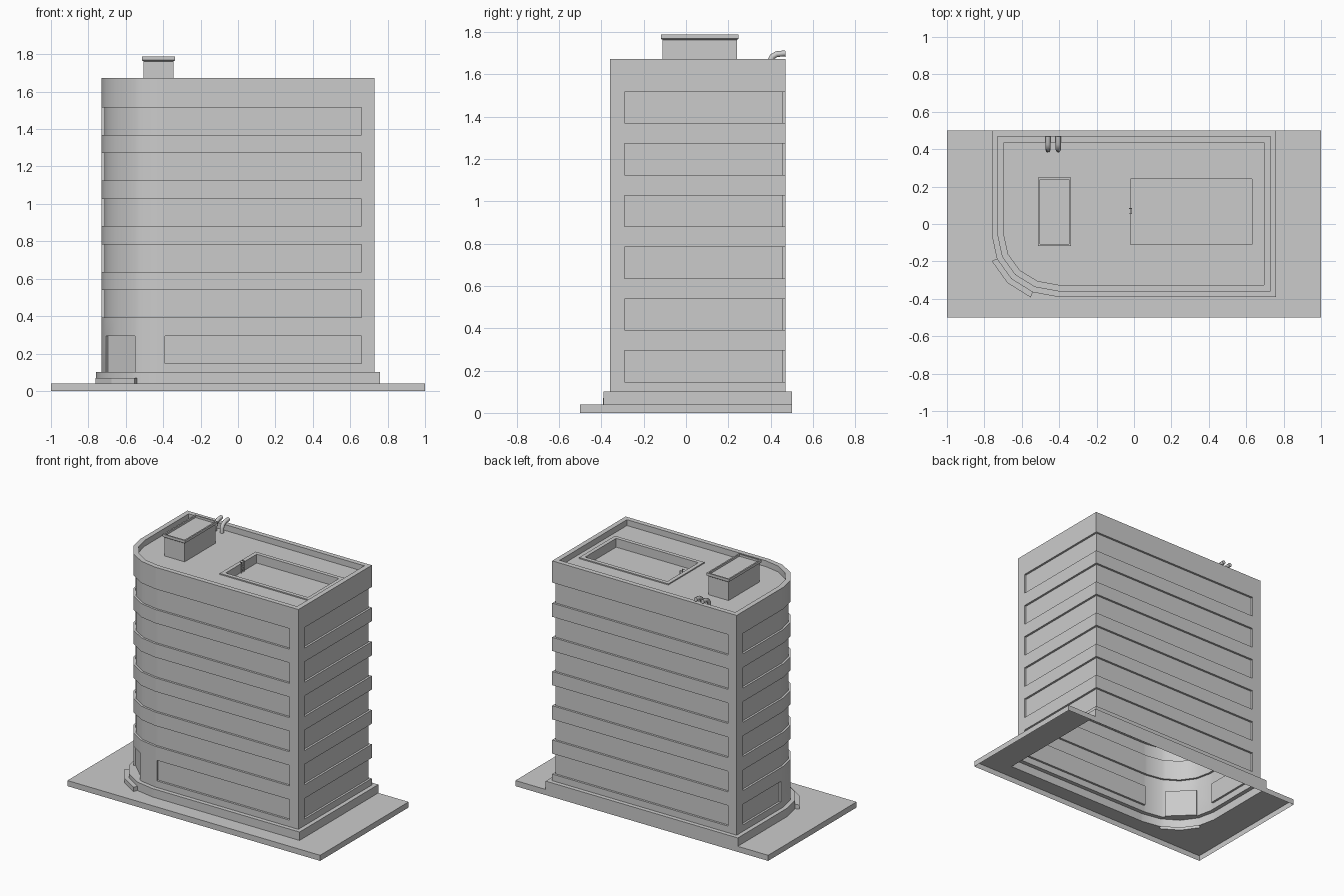
import bpy, bmesh, math

if "Cube" in bpy.data.objects:
    bpy.data.objects.remove(bpy.data.objects["Cube"])

ROOF, TOP, BASE, SLAB = 1.63, 1.672, 0.10, 0.04


def make(name, faces=(), fills=(), smooth=True):
    """Mesh from a list of polygons; fills are (outer, hole) loop pairs."""
    bm = bmesh.new()
    for f in faces:
        bm.faces.new([bm.verts.new(p) for p in f])
    for loops in fills:
        edges = []
        for lp in loops:
            vs = [bm.verts.new(p) for p in lp]
            edges += [bm.edges.new((vs[i - 1], vs[i])) for i in range(len(vs))]
        bmesh.ops.triangle_fill(bm, use_beauty=True, edges=edges)
    bmesh.ops.remove_doubles(bm, verts=bm.verts, dist=1e-4)
    bmesh.ops.recalc_face_normals(bm, faces=bm.faces)
    me = bpy.data.meshes.new(name)
    bm.to_mesh(me)
    bm.free()
    ob = bpy.data.objects.new(name, me)
    bpy.context.collection.objects.link(ob)
    if smooth:
        bpy.ops.object.select_all(action='DESELECT')
        bpy.context.view_layer.objects.active = ob
        ob.select_set(True)
        bpy.ops.object.shade_smooth_by_angle(angle=math.radians(30))
    return ob


def at(loop, z):
    return [(x, y, z) for x, y in loop]


def skin(rings, closed=True):
    """Quads between successive rings."""
    out = []
    for a, b in zip(rings, rings[1:]):
        n = len(a)
        out += [(a[i], a[(i + 1) % n], b[(i + 1) % n], b[i])
                for i in range(n if closed else n - 1)]
    return out


def rect(cx, cy, hx, hy):
    return [(cx - hx, cy - hy), (cx + hx, cy - hy), (cx + hx, cy + hy), (cx - hx, cy + hy)]


def plan(o):
    """Building outline offset outwards by o, split at window and door ends."""
    L, R, F, B = -.73 - o, .73 + o, -.36 - o, .47 + o
    arc = [(-.405 - (.325 + o) * math.cos(t), -.06 - (.30 + o) * math.sin(t))
           for t in (math.radians(22.5 * k) for k in range(5))]
    split = tuple(arc[2][k] * .2 + arc[3][k] * .8 for k in (0, 1))
    return [(L, B), (L, .40), (L, -.03), *arc[:3], split, *arc[3:],
            (-.39, F), (.66, F), (R, F), (R, -.29), (R, B), (-.66, B)]


wall, plinth, inner = plan(0), plan(.03), plan(-.035)
N = len(wall)

# Walls: grid of cells, each on the wall line (0), window line (1) or door line (2)
door = list(wall)
a, b = wall[4], wall[6]
dx, dy = b[0] - a[0], b[1] - a[1]
length = math.hypot(dx, dy)
nx, ny = -dy / length * .015, dx / length * .015
for i, f in ((4, 0), (5, .5), (6, 1)):
    door[i] = (a[0] + dx * f + nx, a[1] + dy * f + ny)
layers = [wall, plan(-.015), door]
zs = [BASE]
for k in range(6):
    zs += [.147 + .2445 * k, .294 + .2445 * k]
zs.append(TOP)


def layer(row, i):
    i %= N
    if row in (0, 1) and i in (4, 5):
        return 2
    if row < 0 or row % 2 == 0 or row >= len(zs) - 1:
        return 0
    if i in (12, 13):
        return 1
    if row == 1:
        return 1 if i in (1, 9) else 0
    return 1 if 1 <= i <= 9 else 0


faces = []
for r in range(len(zs) - 1):
    z0, z1 = zs[r], zs[r + 1]
    for i in range(N):
        j = (i + 1) % N
        k = layer(r, i)
        P = layers[k]
        faces.append(((*P[i], z0), (*P[j], z0), (*P[j], z1), (*P[i], z1)))
        q = layer(r, i - 1)
        if q != k:      # jamb
            Q = layers[q]
            faces.append(((*Q[i], z0), (*P[i], z0), (*P[i], z1), (*Q[i], z1)))
        q = layer(r - 1, i)
        if q != k:      # sill or lintel
            Q = layers[q]
            faces.append(((*Q[i], z0), (*Q[j], z0), (*P[j], z0), (*P[i], z0)))

# Parapet, plinth, and roof deck with an opening for the pool
faces += skin([at(wall, TOP), at(inner, TOP), at(inner, ROOF)])
faces += skin([at(plinth, SLAB), at(plinth, BASE), at(wall, BASE)])
pool = (.305, .065, .325, .175)
rim = rect(.305, .065, .353, .203)
make("building_shell", faces, [(at(inner, ROOF), at(rim, ROOF))])

# Pool basin with a slightly raised rim
pr = rect(*pool)
make("roof_pool", skin([at(rim, ROOF), at(rim, ROOF + .008), at(pr, ROOF + .008),
                        at(pr, 1.575)]) + [at(pr, 1.575)], smooth=False)

# Ground slab (open underneath) and entrance step
so = plan(.06)
step = [plinth[4], so[4], so[5], so[7], plinth[7]]
edge = plinth[:4] + step + plinth[8:14]
ground = rect(0, 0, 1, .5)
top = [(-1, .5), (-1, -.5), (1, -.5), (1, .5)] + edge[::-1]
make("ground_slab", skin([at(ground, 0), at(ground, SLAB)]), [(at(top, SLAB),)], smooth=False)
make("entrance_step", skin([at(step, SLAB), at(step, .07)], False)
     + [at(step + [plinth[6], plinth[5]], .07)], smooth=False)

# Roof housing with flared lip and sunken top
rings = [at(rect(-.425, .065, .08 + o, .175 + o), z) for o, z in
         ((0, ROOF), (0, 1.762), (.008, 1.768), (.008, 1.787), (-.002, 1.787), (-.002, 1.772))]
make("roof_housing", skin(rings) + [rings[-1]], smooth=False)

# Two bent vent pipes
path = [(.397, ROOF), (.398, 1.662), (.408, 1.683), (.428, 1.695), (.47, 1.699)]
for n, x in enumerate((-.46, -.405)):
    cu = bpy.data.curves.new("vent_pipe", 'CURVE')
    cu.dimensions = '3D'
    cu.bevel_depth, cu.bevel_resolution, cu.use_fill_caps = .014, 2, True
    sp = cu.splines.new('POLY')
    sp.points.add(len(path) - 1)
    for p, (y, z) in zip(sp.points, path):
        p.co = (x, y, z, 1)
    bpy.context.collection.objects.link(bpy.data.objects.new(f"vent_pipe_{n}", cu))

# Pool ladder
bars = [(-.012, y, .002, .002, 1.575, 1.655) for y in (.055, .083)]
bars += [(-.012, .069, .002, .014, z, z + .004) for z in (1.59, 1.608, 1.626)]
bars += [(-.018, y, .008, .002, 1.651, 1.655) for y in (.055, .083)]
faces = []
for cx, cy, hx, hy, z0, z1 in bars:
    r = rect(cx, cy, hx, hy)
    faces += skin([at(r, z0), at(r, z1)]) + [at(r, z0), at(r, z1)]
make("pool_ladder", faces, smooth=False)
